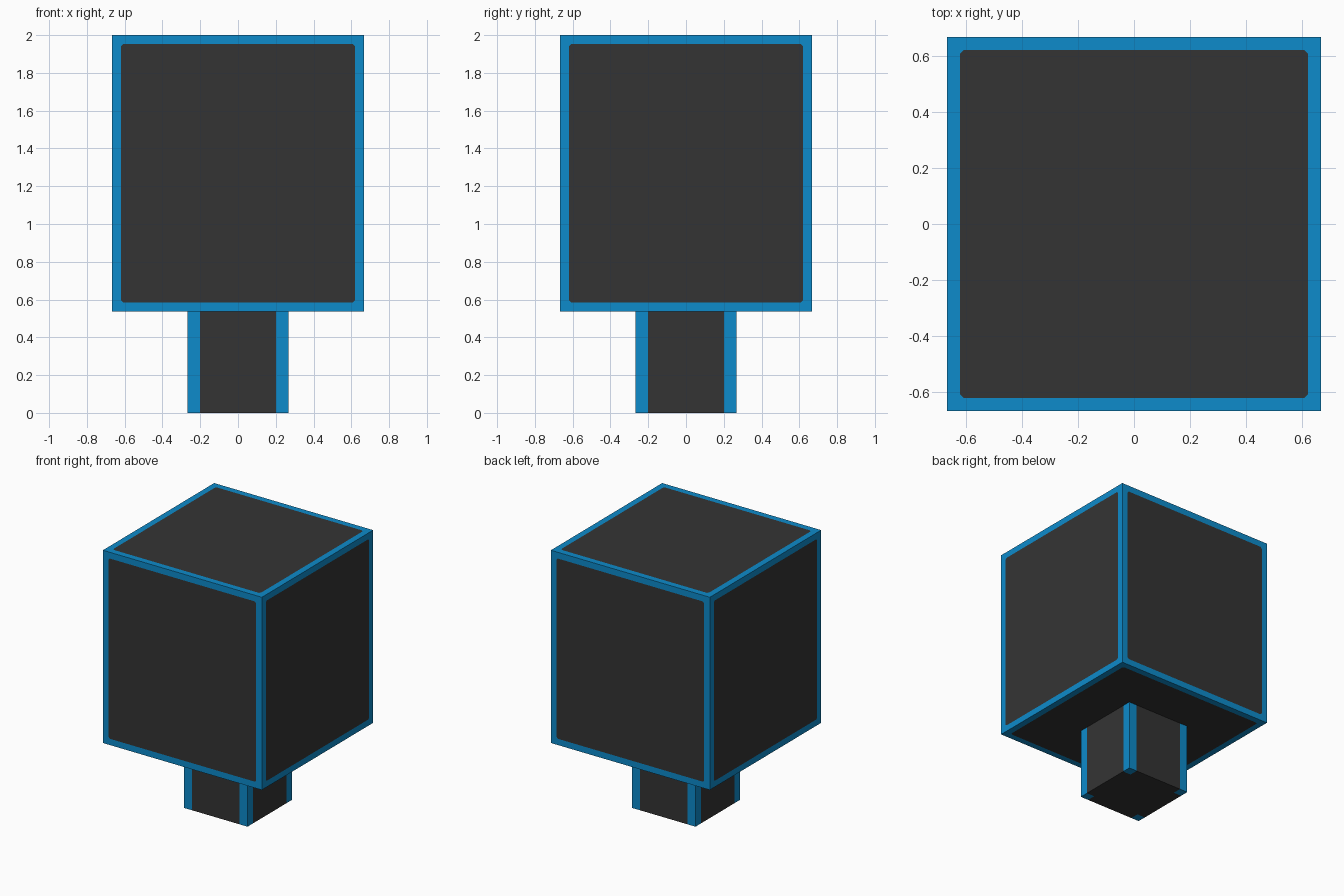
import bpy, bmesh
from mathutils import Vector

if "Cube" in bpy.data.objects:
    bpy.data.objects.remove(bpy.data.objects["Cube"])


def material(name, colour):
    m = bpy.data.materials.new(name)
    m.diffuse_color = (*colour, 1)
    m.use_nodes = True
    m.node_tree.nodes["Principled BSDF"].inputs["Base Color"].default_value = m.diffuse_color
    return m


blue = material("blue_trim", (0.004, 0.258, 0.597))
dark = material("dark_panel", (0.034, 0.034, 0.034))


def box(half, z0, z1):
    bm = bmesh.new()
    bmesh.ops.create_cube(bm, size=2)
    for v in bm.verts:
        v.co = Vector((v.co.x * half, v.co.y * half, z1 if v.co.z > 0 else z0))
    return bm


def finish(bm, name):
    bmesh.ops.recalc_face_normals(bm, faces=bm.faces)
    me = bpy.data.meshes.new(name)
    bm.to_mesh(me)
    bm.free()
    me.materials.append(blue)
    me.materials.append(dark)
    bpy.context.collection.objects.link(bpy.data.objects.new(name, me))


# head: blue frame with a flush dark panel on every side, panel corners clipped
bm = box(0.667, 0.538, 2.0)
panels = list(bm.faces)
bmesh.ops.inset_individual(bm, faces=panels, thickness=0.067, depth=0)
for f in panels:
    f.material_index = 1
corners = list({v for f in panels for v in f.verts})
bmesh.ops.bevel(bm, geom=corners, offset=0.012, segments=1, affect='VERTICES')
for f in bm.faces:
    f.material_index = 1 if f.calc_area() > 1 else 0
finish(bm, "head_block")

# stem: dark post with blue corner strips
bm = box(0.267, 0, 0.538)
for axis in ((1, 0, 0), (0, 1, 0)):
    for side in (-0.2, 0.2):
        bmesh.ops.bisect_plane(bm, geom=bm.verts[:] + bm.edges[:] + bm.faces[:],
                               plane_co=Vector(axis) * side, plane_no=axis)
for f in bm.faces:
    c = f.calc_center_median()
    f.material_index = 0 if min(abs(c.x), abs(c.y)) > 0.2 else 1
finish(bm, "stem")
